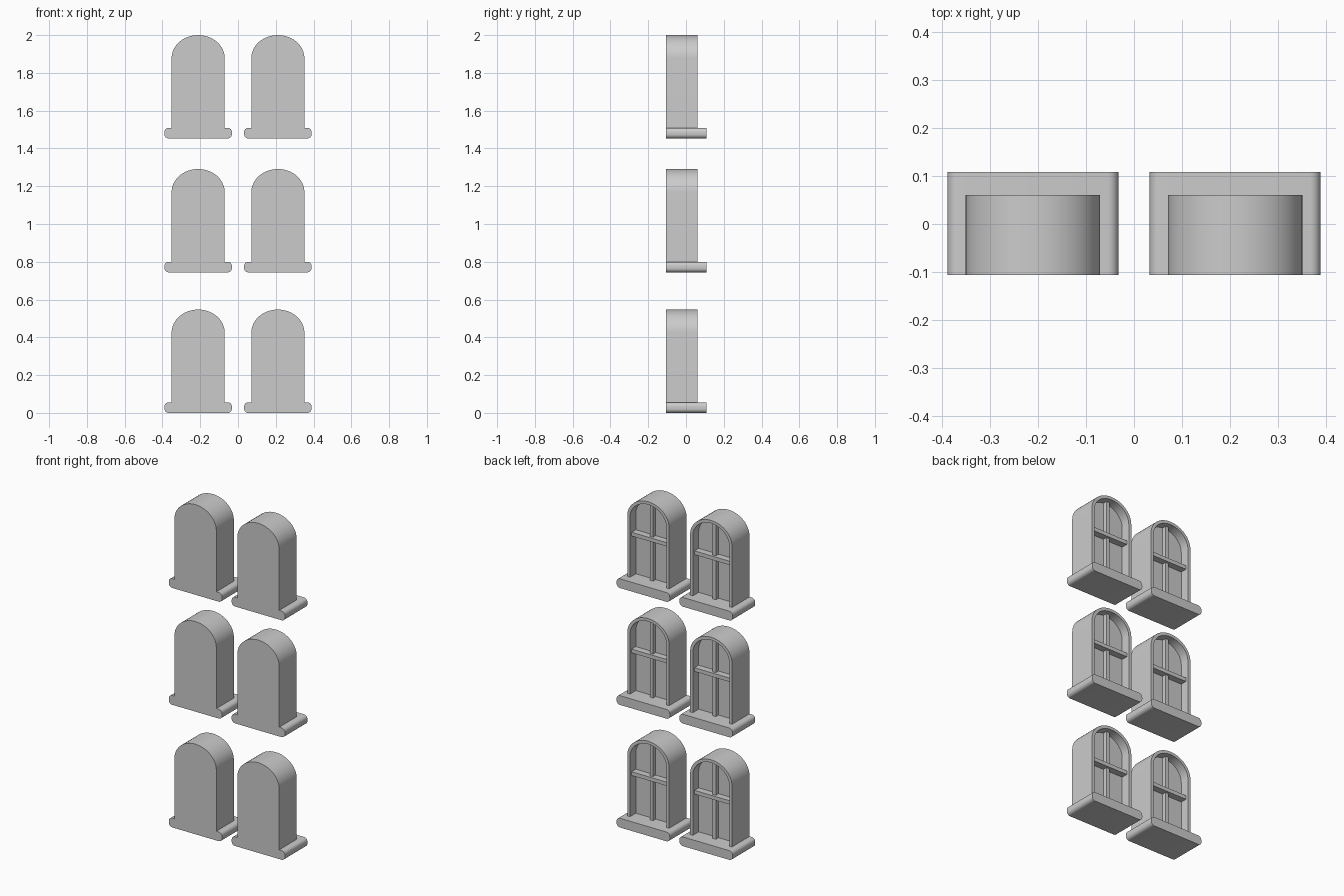
import bpy, bmesh
from math import cos, sin, pi

if "Cube" in bpy.data.objects:
    bpy.data.objects.remove(bpy.data.objects["Cube"])

FRONT, BACK, PANE = -0.107, 0.061, 0.005
SILL_H, HEIGHT = 0.056, 0.547
ROWS = (0.0, 0.744, 1.453)
COLUMNS = (-0.211, 0.211)


def loft(name, rings, loc):
    """Bridge matching (x, z) outlines placed at given y depths, capping both ends."""
    bm = bmesh.new()
    loops = [[bm.verts.new((x, y, z)) for x, z in pts] for y, pts in rings]
    n = len(loops[0])
    for a, b in zip(loops, loops[1:]):
        for i in range(n):
            j = (i + 1) % n
            bm.faces.new((a[i], a[j], b[j], b[i]))
    bm.faces.new(loops[0])
    bm.faces.new(loops[-1])
    bmesh.ops.recalc_face_normals(bm, faces=bm.faces)
    mesh = bpy.data.meshes.new(name)
    bm.to_mesh(mesh)
    bm.free()
    ob = bpy.data.objects.new(name, mesh)
    bpy.context.collection.objects.link(ob)
    ob.location = loc
    bpy.ops.object.select_all(action='DESELECT')
    ob.select_set(True)
    bpy.context.view_layer.objects.active = ob
    bpy.ops.object.shade_smooth_by_angle(angle=pi / 6)
    return ob


def arch(half, bottom, top, rise, n=24):
    """Straight jambs with an elliptical head."""
    head = [(half * cos(pi * i / n), top - rise + rise * sin(pi * i / n)) for i in range(n + 1)]
    return [(half, bottom)] + head + [(-half, bottom)]


def rounded(half, z0, z1, r, n=6):
    """Rectangle with rounded corners."""
    pts = []
    corners = ((half - r, z1 - r), (r - half, z1 - r), (r - half, z0 + r), (half - r, z0 + r))
    for k, (cx, cz) in enumerate(corners):
        for i in range(n + 1):
            a = pi / 2 * (k + i / n)
            pts.append((cx + r * cos(a), cz + r * sin(a)))
    return pts


def box(half, z0, z1):
    return [(half, z0), (half, z1), (-half, z1), (-half, z0)]


outer = arch(0.1405, 0.045, HEIGHT, 0.122)
inner = arch(0.1225, 0.05, HEIGHT - 0.018, 0.108)
sill = rounded(0.1785, 0, SILL_H, 0.022)

for z in ROWS:
    for x in COLUMNS:
        loc = (x, 0, z)
        # Arched surround with the pane recessed from the back
        loft("window_frame", [(FRONT, outer), (BACK, outer), (BACK, inner), (PANE, inner)], loc)
        # Projecting sill
        loft("window_sill", [(FRONT, sill), (0.109, sill)], loc)
        # Glazing bars
        loft("vertical_bar", [(PANE - 0.01, box(0.011, 0.05, HEIGHT - 0.012)),
                              (0.03, box(0.011, 0.05, HEIGHT - 0.012))], loc)
        loft("horizontal_bar", [(PANE - 0.01, box(0.127, 0.3, 0.323)),
                                (0.045, box(0.127, 0.3, 0.323))], loc)
